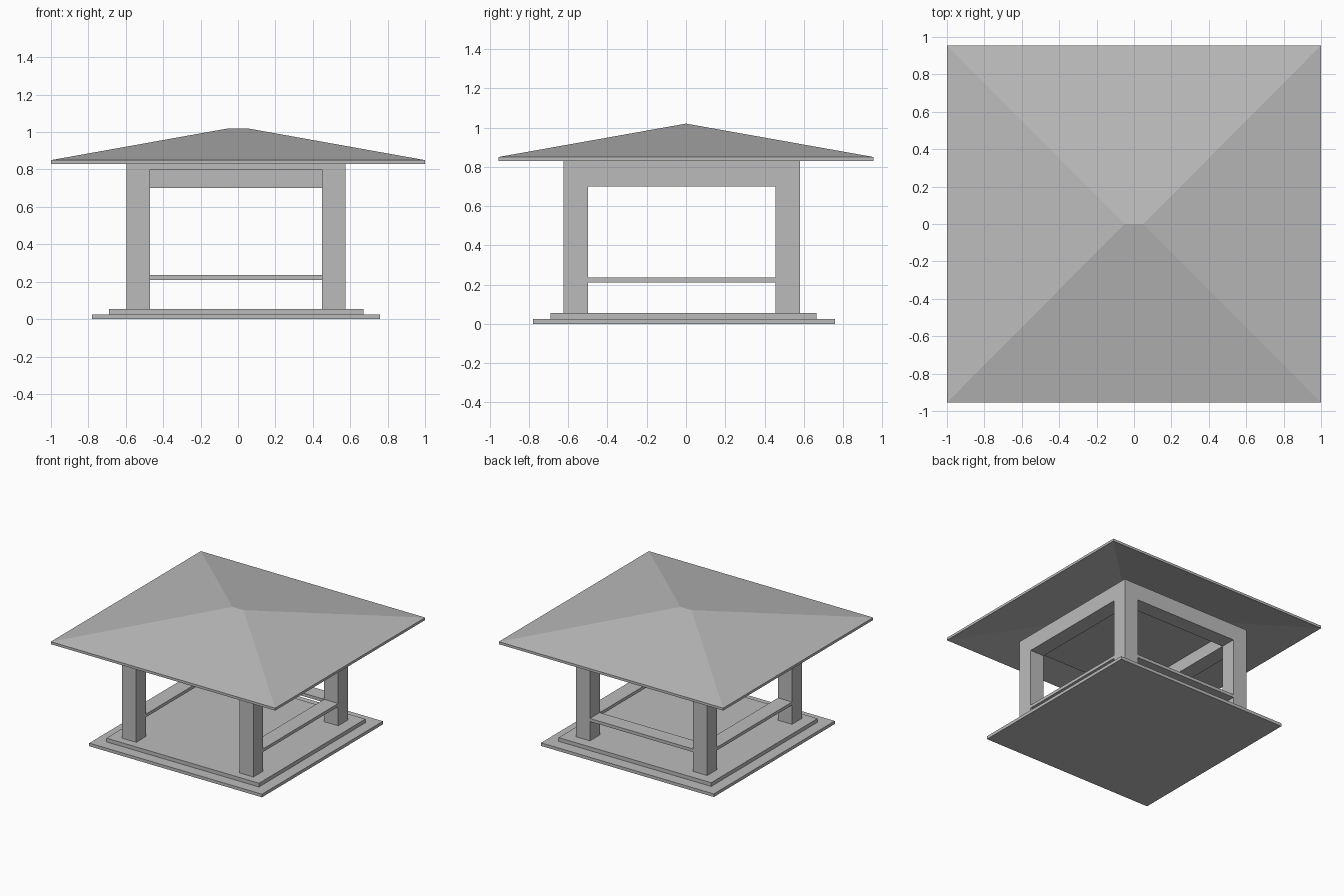
import bpy
import bmesh

cube = bpy.data.objects.get("Cube")
if cube:
    bpy.data.objects.remove(cube, do_unlink=True)

# One plain grey for everything
grey = bpy.data.materials.new("plain_grey")
grey.use_nodes = True
colour = (0.5, 0.5, 0.5, 1)
grey.diffuse_color = colour
grey.node_tree.nodes["Principled BSDF"].inputs["Base Color"].default_value = colour


def finish(name, bm):
    bmesh.ops.recalc_face_normals(bm, faces=bm.faces)
    mesh = bpy.data.meshes.new(name)
    bm.to_mesh(mesh)
    bm.free()
    mesh.materials.append(grey)
    obj = bpy.data.objects.new(name, mesh)
    bpy.context.collection.objects.link(obj)
    return obj


def box(name, xs, ys, zs):
    """Box spanning the given (low, high) pairs."""
    bm = bmesh.new()
    bmesh.ops.create_cube(bm, size=1)
    for v in bm.verts:
        v.co = [pair[c > 0] for pair, c in zip((xs, ys, zs), v.co)]
    return finish(name, bm)


# Stepped base
BASE, FLOOR = 0.025, 0.055
box("base_slab", (-0.78, 0.76), (-0.78, 0.76), (0, BASE))
box("floor_slab", (-0.69, 0.67), (-0.69, 0.665), (BASE, FLOOR))

# Post positions shared by all of the frame
RIGHT, LEFT = (-0.595, -0.47), (0.45, 0.575)
FRONT, BACK = (-0.625, -0.5), (0.455, 0.58)
BEAM, CEILING, EAVE = 0.70, 0.80, 0.83

for x_name, xs in (("right", RIGHT), ("left", LEFT)):
    for y_name, ys in (("front", FRONT), ("back", BACK)):
        box(f"{y_name}_{x_name}_post", xs, ys, (FLOOR, CEILING))

# Beams and benches on three sides, the front stays open
for part, zs in (("beam", (BEAM, CEILING)), ("bench", (0.21, 0.235))):
    between_y = (FRONT[1], BACK[0])
    box(f"right_{part}", RIGHT, between_y, zs)
    box(f"left_{part}", LEFT, between_y, zs)
    box(f"back_{part}", (RIGHT[1], LEFT[0]), BACK, zs)

# Ceiling plate over the frame
box("ceiling_plate", (RIGHT[0], LEFT[1]), (FRONT[0], BACK[1]), (CEILING, EAVE))

# Hipped roof shell with a short ridge and a sloped underside
bm = bmesh.new()
rims = []
for eave_z, ridge_z in ((EAVE, 0.995), (0.85, 1.02)):
    a, b, c, d = rim = [bm.verts.new((x, y, eave_z)) for x, y in
                        ((-1, -0.955), (1, -0.955), (1, 0.955), (-1, 0.955))]
    r, l = [bm.verts.new((x, 0, ridge_z)) for x in (-0.05, 0.05)]
    for face in ((a, b, l, r), (b, c, l), (c, d, r, l), (d, a, r)):
        bm.faces.new(face)
    rims.append(rim)
low, high = rims
for i in range(4):
    j = (i + 1) % 4
    bm.faces.new((low[i], low[j], high[j], high[i]))
finish("roof", bm)
